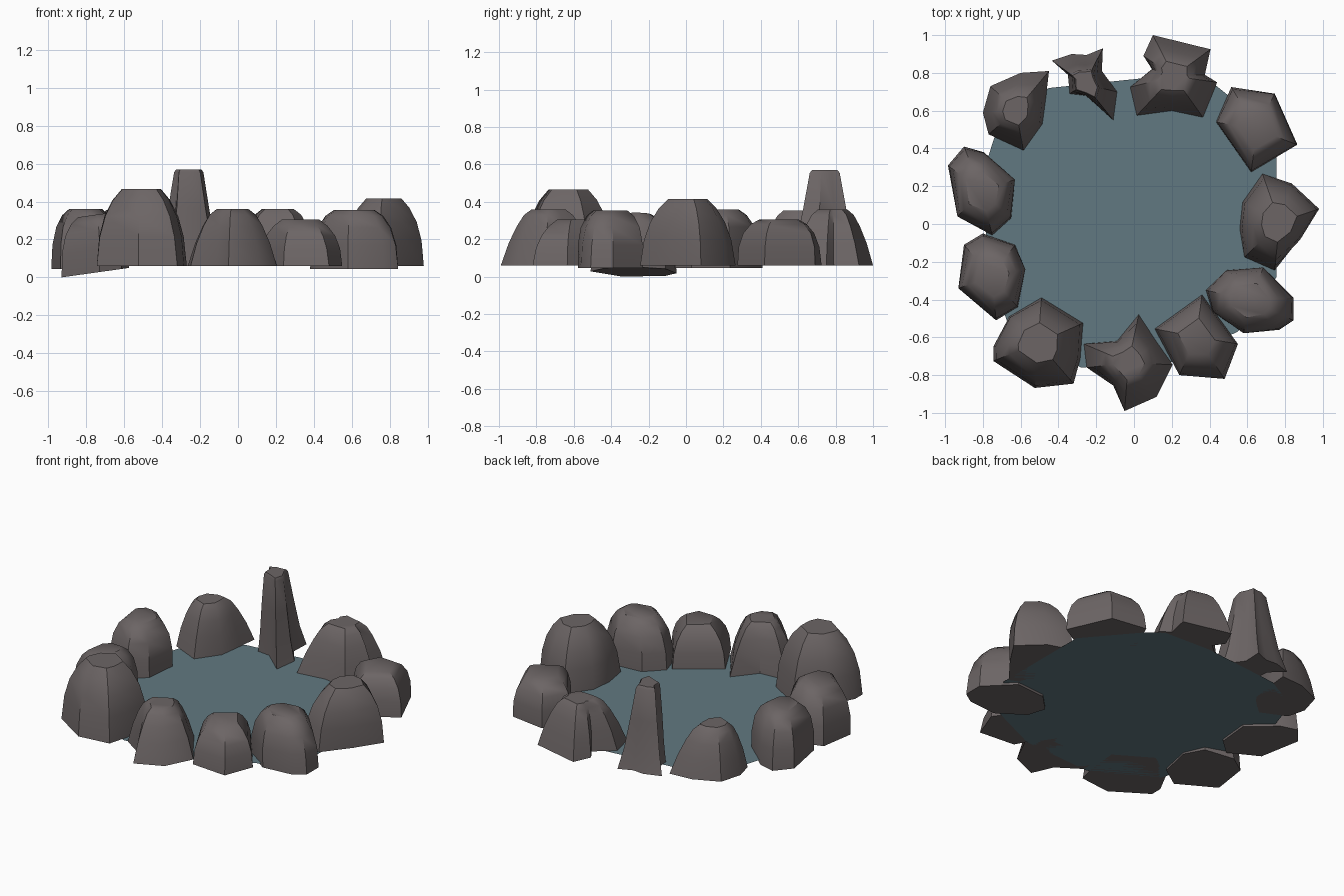
import bpy, bmesh, math
from mathutils import Vector

if "Cube" in bpy.data.objects:
    bpy.data.objects.remove(bpy.data.objects["Cube"])


def material(name, color):
    m = bpy.data.materials.new(name)
    m.diffuse_color = color
    m.use_nodes = True
    m.node_tree.nodes["Principled BSDF"].inputs["Base Color"].default_value = m.diffuse_color
    return m


STONE = material("stone", (0.15, 0.13, 0.13, 1))
WATER = material("water", (0.12, 0.19, 0.22, 1))

# Side profiles: (height fraction, outline scale)
DOME = [(0, 1), (.38, .94), (.65, .82), (.86, .64), (1, .44)]
BARREL = [(0, 1), (.4, .97), (.7, .86), (.9, .68), (1, .48)]
CONE = [(0, 1), (.4, .86), (.7, .70), (.9, .55), (1, .38)]
SPIRE = [(0, 1), (.25, .82), (.6, .66), (.97, .49), (1, .42)]


def finish(name, bm, mat, angle=None):
    bmesh.ops.recalc_face_normals(bm, faces=bm.faces)
    me = bpy.data.meshes.new(name)
    bm.to_mesh(me)
    bm.free()
    ob = bpy.data.objects.new(name, me)
    bpy.context.collection.objects.link(ob)
    me.materials.append(mat)
    if angle:
        bpy.ops.object.select_all(action='DESELECT')
        ob.select_set(True)
        bpy.context.view_layer.objects.active = ob
        bpy.ops.object.shade_smooth_by_angle(angle=math.radians(angle))
    return ob


def rock(name, outline, top, profile, base=.06, tilt=0.0):
    """Loft a footprint upward, rounding it slightly on the way."""
    pts = [Vector(p) for p in outline]
    c = Vector(((min(p.x for p in pts) + max(p.x for p in pts)) / 2,
                (min(p.y for p in pts) + max(p.y for p in pts)) / 2))
    mean = sum((p - c).length for p in pts) / len(pts)
    bm = bmesh.new()
    rings = []
    for t, s in profile:
        ring = []
        for p in pts:
            d = p - c
            d = d.lerp(d.normalized() * mean, .45 * t) * s
            z = base + (top - base) * t + tilt * d.x
            ring.append(bm.verts.new((c.x + d.x, c.y + d.y, z)))
        rings.append(ring)
    n = len(pts)
    for a, b in zip(rings, rings[1:]):
        for i in range(n):
            j = (i + 1) % n
            bm.faces.new((a[i], a[j], b[j], b[i]))
    bm.faces.new(rings[0][::-1])
    bm.faces.new(rings[-1])
    return finish(name, bm, STONE, 40)


# Pool surface
bm = bmesh.new()
bm.faces.new([bm.verts.new((x, y, .06)) for x, y in [
    (.755, -.28), (.755, .38), (.5, .68), (.4, .76), (.08, .775), (-.45, .72),
    (-.70, .58), (-.79, .3), (-.78, -.2), (-.66, -.55), (-.28, -.76), (.2, -.73), (.55, -.57)]])
finish("water_surface", bm, WATER)

# Ring of rocks, clockwise from the back left
rock("rock_back_left", [(-.45, .81), (-.6, .80), (-.76, .73), (-.80, .59), (-.77, .475),
     (-.585, .39), (-.485, .53), (-.465, .68)], .355, CONE)
rock("rock_spire", [(-.165, .93), (-.17, .81), (-.09, .70), (-.11, .55), (-.255, .68),
     (-.34, .69), (-.35, .79), (-.435, .865), (-.33, .90), (-.25, .895)], .57, SPIRE)
rock("rock_back", [(.1, 1), (.405, .925), (.375, .79), (.44, .75), (.365, .565), (.2, .6),
     (.015, .575), (-.02, .725), (.095, .82), (.05, .89)], .36, CONE)
rock("rock_back_right", [(.515, .725), (.745, .69), (.865, .42), (.62, .275), (.435, .54)],
     .305, BARREL)
rock("rock_right", [(.68, .265), (.835, .215), (.98, .08), (.875, -.08), (.745, -.245),
     (.585, -.175), (.56, -.025), (.575, .115)], .415, DOME)
rock("rock_right_front", [(.685, -.23), (.845, -.39), (.845, -.51), (.77, -.56), (.58, -.577),
     (.415, -.465), (.38, -.35), (.485, -.245)], .355, BARREL, .045)
rock("rock_front_right", [(.36, -.375), (.55, -.635), (.48, -.82), (.24, -.8), (.11, -.555)],
     .305, DOME)
rock("rock_front", [(.025, -.48), (.12, -.625), (.205, -.745), (.12, -.915), (-.05, -.99),
     (-.11, -.855), (-.25, -.76), (-.265, -.635), (-.09, -.62)], .36, CONE)
rock("rock_front_left", [(-.49, -.39), (-.27, -.525), (-.285, -.715), (-.32, -.845),
     (-.525, -.868), (-.745, -.725), (-.745, -.65), (-.66, -.49)], .465, DOME)
rock("rock_left_front", [(-.80, -.05), (-.63, -.11), (-.575, -.24), (-.615, -.44),
     (-.73, -.51), (-.93, -.34), (-.90, -.11)], .33, BARREL, .025, .14)
rock("rock_left", [(-.90, .41), (-.795, .38), (-.63, .235), (-.65, .03), (-.75, -.06),
     (-.935, .04), (-.985, .31)], .36, BARREL, .045)
